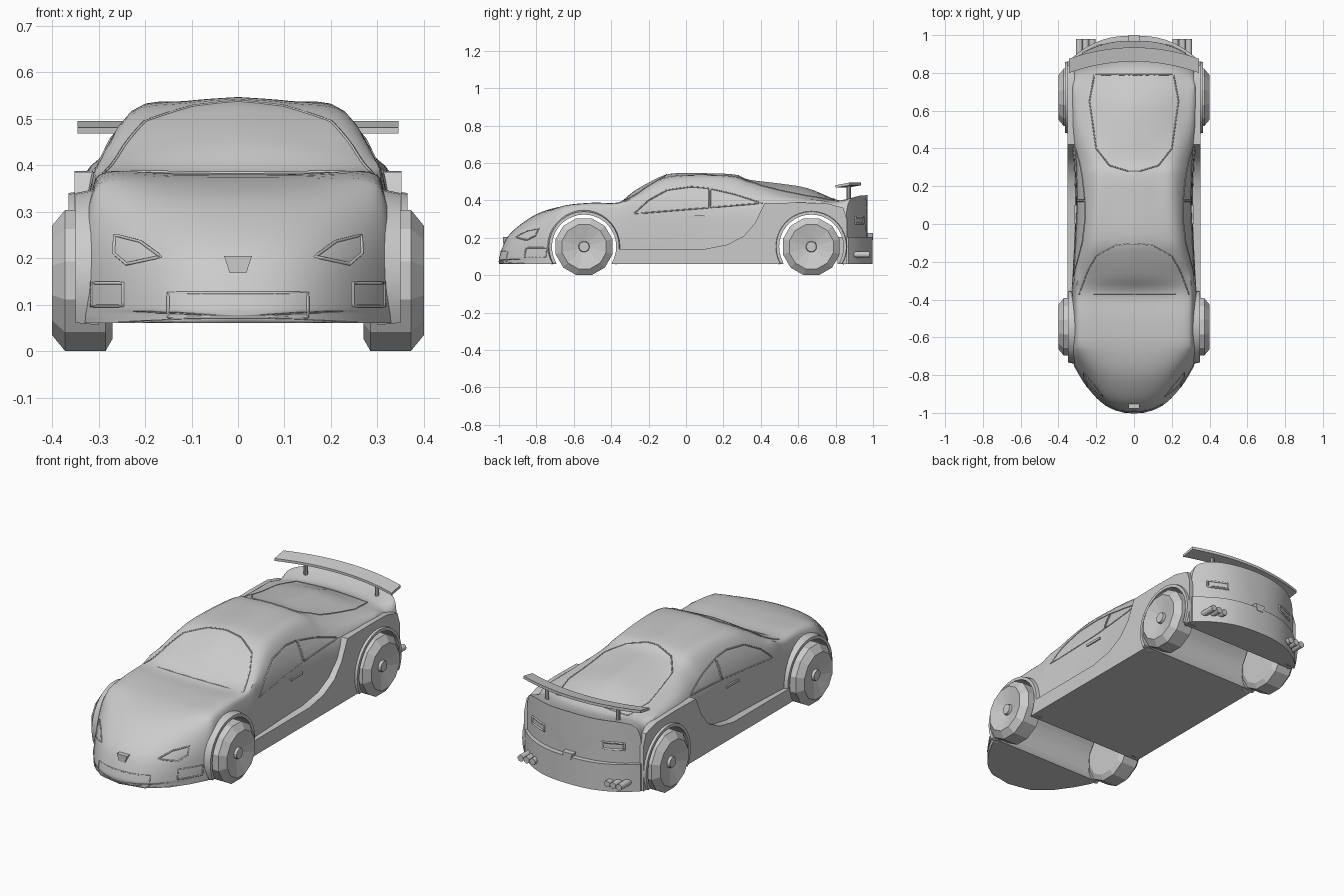
import bpy, bmesh, math
from mathutils import Vector
from mathutils.bvhtree import BVHTree

if "Cube" in bpy.data.objects:
    bpy.data.objects.remove(bpy.data.objects["Cube"])

FRONT_Y, REAR_Y, WHEEL_Z = -0.545, 0.67, 0.152


def add_mesh(name, verts, faces):
    bm = bmesh.new()
    vs = [bm.verts.new(v) for v in verts]
    for f in faces:
        bm.faces.new([vs[i] for i in f])
    bmesh.ops.recalc_face_normals(bm, faces=bm.faces)
    me = bpy.data.meshes.new(name)
    bm.to_mesh(me)
    bm.free()
    ob = bpy.data.objects.new(name, me)
    bpy.context.collection.objects.link(ob)
    return ob


def activate(ob):
    bpy.ops.object.select_all(action='DESELECT')
    ob.select_set(True)
    bpy.context.view_layer.objects.active = ob


def smooth(ob, deg=32):
    activate(ob)
    bpy.ops.object.shade_smooth_by_angle(angle=math.radians(deg))


def spline(pts, n):
    """Catmull-Rom through tuples of any length."""
    out = []
    for i in range(len(pts) - 1):
        p = [pts[max(i - 1, 0)], pts[i], pts[i + 1], pts[min(i + 2, len(pts) - 1)]]
        for k in range(n):
            t = k / n
            out.append(tuple(0.5 * (2 * b + (c - a) * t + (2 * a - 5 * b + 4 * c - d) * t * t
                                    + (3 * b - a - 3 * c + d) * t ** 3) for a, b, c, d in zip(*p)))
    return out + [tuple(pts[-1])]


def loft(name, rings):
    n = len(rings[0])
    faces = [(r * n + i, r * n + (i + 1) % n, (r + 1) * n + (i + 1) % n, (r + 1) * n + i)
             for r in range(len(rings) - 1) for i in range(n)]
    faces += [tuple(range(n)), tuple((len(rings) - 1) * n + i for i in range(n))]
    return add_mesh(name, [p for r in rings for p in r], faces)


def prism(name, poly, axis, a, b):
    """Extrude a 2D outline along an axis from a to b."""
    return loft(name, [[p[:axis] + (h,) + p[axis:] for p in poly] for h in (a, b)])


def bow(x, y):
    """Round the nose and tail in plan."""
    u = min(abs(x) / 0.33, 1.05) ** 2.5
    if y < -0.65:
        return -0.65 + (y + 0.65) * (1 - 0.8 * u)
    if y > 0.7:
        return 0.7 + (y - 0.7) * (1 - 0.4 * u)
    return y


# Body stations: y, half width, roof edge x, roof edge z, centre z
stations = [
    (-1.0, .325, .22, .09, .09), (-.985, .327, .22, .14, .14), (-.95, .33, .22, .205, .21),
    (-.88, .33, .23, .27, .275), (-.78, .33, .25, .33, .335), (-.65, .33, .27, .37, .37),
    (-.5, .33, .28, .385, .38), (-.37, .33, .285, .385, .383), (-.28, .325, .268, .42, .448),
    (-.18, .32, .25, .475, .505), (-.08, .315, .235, .51, .543), (.1, .31, .22, .52, .545),
    (.26, .315, .215, .51, .538), (.34, .32, .22, .485, .51), (.5, .34, .25, .44, .49),
    (.65, .345, .26, .415, .465), (.8, .345, .26, .395, .405), (.87, .34, .26, .40, .40),
    (.97, .34, .26, .42, .43)]


def section(s):
    y, w, xe, ze, zt = s
    zc = min(.22, .06 + .5 * (zt - .06))
    zs = min(.38, .06 + .88 * (zt - .06))
    zm = zt - (zt - ze) * .3
    half = spline([(w, .06), (w, zc), (w - .015, zs), (xe, ze), (xe * .5, zm), (0, zt)], 4)
    half = [(.13, .06), (.22, .06), (.28, .06)] + half
    return [(0, .06)] + half + [(-x, z) for x, z in half[-2::-1]], y


def cap(ring, y, zc):
    """Shrinking rings that close an end while keeping its bow."""
    return [([(x * k, zc + (z - zc) * k) for x, z in ring], y) for k in (.8, .6, .4, .2, .04)]


secs = [section(s) for s in spline(stations, 4)]
secs = cap(*secs[0], .075)[::-1] + secs + cap(*secs[-1], .22)
body = loft("body_shell", [[(x, bow(x, y), z) for x, z in ring] for ring, y in secs])
bm = bmesh.new()
bm.from_mesh(body.data)
skin = BVHTree.FromBMesh(bm)

# Sills with raised rear quarters
quarter = [(-.41, .06), (-.41, .14), (.1, .14), (.22, .163), (.31, .21), (.37, .28), (.42, .385),
           (.6, .388), (.75, .385), (.84, .36), (.86, .30), (.86, .06)]
sides = [prism("rear_quarter_and_sill", quarter, 0, s * .28, s * .352) for s in (1, -1)]

# Wheel tunnels cut right through
for y in (FRONT_Y, REAR_Y):
    bpy.ops.mesh.primitive_cylinder_add(vertices=32, radius=.174, depth=1.2, location=(0, y, WHEEL_Z),
                                        rotation=(0, math.pi / 2, 0))
    cutter = bpy.context.object
    cutter.hide_render = True
    for ob in [body] + sides:
        m = ob.modifiers.new("arch", 'BOOLEAN')
        m.operation, m.object, m.solver = 'DIFFERENCE', cutter, 'EXACT'
        activate(ob)
        bpy.ops.object.modifier_apply(modifier="arch")
    bpy.data.objects.remove(cutter)
for ob in [body] + sides:
    smooth(ob)

# Wheels (12-sided lathe) and arch flares
R = .152 / math.cos(math.pi / 12)
tyre = [(.27, .02), (.27, .13), (.285, R), (.372, R), (.40, .122), (.378, .03), (.392, .027), (.392, .004)]
for s in (1, -1):
    for y, xo, label in ((FRONT_Y, .35, "front"), (REAR_Y, .365, "rear")):
        loft(label + "_wheel", [[(s * x, y + r * math.cos((i + .5) * math.pi / 6),
                                  WHEEL_Z + r * math.sin((i + .5) * math.pi / 6)) for i in range(12)]
                                for x, r in tyre])
        rings = []
        for i in range(25):
            a = math.radians(-29 + 238 * i / 24)
            rings.append([(s * x, y + r * math.cos(a), WHEEL_Z + r * math.sin(a))
                          for x, r in ((.30, .172), (xo, .172), (xo, .188), (.30, .198))])
        smooth(loft(label + "_arch_flare", rings))


# Seams and frames laid on the body surface
def trim(name, pts, axis, sign, radius=.0035):
    path = []
    for a, b in zip(pts, pts[1:] + pts[:1]):
        for k in range(6):
            q = [a[j] + (b[j] - a[j]) * k / 6 for j in (0, 1)]
            q.insert(axis, 2 * sign)
            d = Vector((0, 0, 0))
            d[axis] = -sign
            hit = skin.ray_cast(Vector(q), d)[0]
            if hit:
                path.append(hit)
    cu = bpy.data.curves.new(name, 'CURVE')
    cu.dimensions, cu.bevel_depth, cu.bevel_resolution = '3D', radius, 0
    sp = cu.splines.new('POLY')
    sp.points.add(len(path) - 1)
    for p, v in zip(sp.points, path):
        p.co = (*v, 1)
    sp.use_cyclic_u = True
    ob = bpy.data.objects.new(name, cu)
    bpy.context.collection.objects.link(ob)
    activate(ob)
    bpy.ops.object.convert(target='MESH')


def rect(x0, x1, z0, z1):
    return [(x0, z0), (x1, z0), (x1, z1), (x0, z1)]


def mirrored(half):
    return half + [(-x, y) for x, y in half[::-1]]


vent = mirrored([(.03, .205), (.018, .168)])
trim("grille_frame", rect(-.15, .15, .073, .125), 1, -1)
trim("windscreen_frame", mirrored([(.29, -.37), (.245, -.25), (.2, -.17), (.1, -.115), (.02, -.105)]), 2, 1)
trim("rear_window_frame", mirrored([(.21, .79), (.235, .65), (.2, .4), (.13, .31), (.03, .28)]), 2, 1)
prism("nose_vent", vent, 1, -.978, -.93)
prism("tail_vent", [(x, z + .02) for x, z in vent], 1, .93, 1.0)
for s in (1, -1):
    trim("headlight_frame", [(s * .165, .203), (s * .21, .236), (s * .265, .25), (s * .267, .21),
                             (s * .24, .187)], 1, -1, .004)
    trim("fog_light_frame", rect(s * .247, s * .315, .097, .146), 1, -1, .004)
    trim("tail_light_frame", rect(s * .17, s * .27, .275, .31), 1, 1, .006)
    trim("front_window_frame", [(-.28, .328), (-.2, .40), (-.1, .455), (.03, .473), (.12, .465), (.12, .36)], 0, s)
    trim("rear_window_side_frame", [(.13, .462), (.25, .435), (.41, .385), (.13, .362)], 0, s)
    prism("door_handle", rect(0, .1, .308, .32), 0, s * .29, s * .314)
    # Triple exhausts and spoiler post
    for x in (.22, .255, .29):
        bpy.ops.mesh.primitive_cylinder_add(vertices=12, radius=.017, depth=.16, location=(s * x, .9, .11),
                                            rotation=(math.pi / 2, 0, 0))
        bpy.context.object.name = "exhaust_pipe"
    bpy.ops.mesh.primitive_cylinder_add(vertices=10, radius=.011, depth=.09, location=(s * .21, .87, .435))
    bpy.context.object.name = "spoiler_post"

# Rear bumper band following the bowed tail
xs = [-.34 + .68 * i / 16 for i in range(17)]
band = [(x, bow(x, .997)) for x in xs] + [(x, bow(x, .997) - .06) for x in xs[::-1]]
smooth(prism("rear_bumper", band, 2, .06, .205))

# Bowed, tilted spoiler wing
rings = []
for i in range(17):
    x = -.345 + .69 * i / 16
    y = .86 - .06 * (x / .345) ** 2
    rings.append([(x, y, .468), (x, y + .075, .48), (x, y + .075, .495), (x, y, .481)])
smooth(loft("spoiler_wing", rings))
